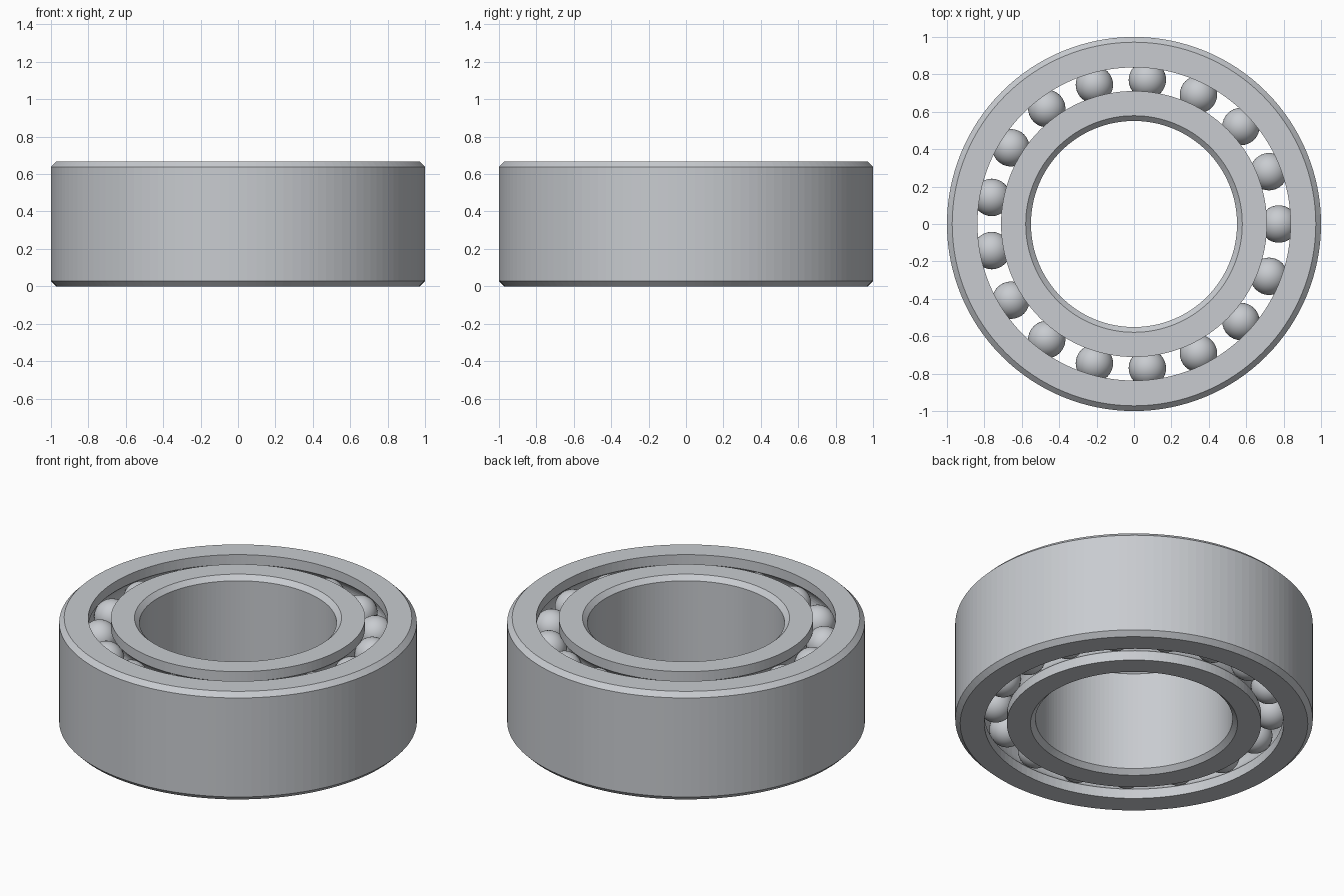
import bpy
import bmesh
import math

cube = bpy.data.objects.get("Cube")
if cube:
    bpy.data.objects.remove(cube, do_unlink=True)

HEIGHT = 0.667
CHAMFER = 0.028
SEGMENTS = 128
BALL_COUNT = 17
BALL_RADIUS = 0.1
GROOVE_RADIUS = 0.102
PITCH = 0.774                      # radius of the ball circle
ROWS = (0.14, HEIGHT - 0.14)       # heights of the two ball rows

steel = bpy.data.materials.new("brushed_steel")
steel.use_nodes = True
COLOUR = (0.58, 0.60, 0.63, 1)
steel.diffuse_color = COLOUR
steel.node_tree.nodes["Principled BSDF"].inputs["Base Color"].default_value = COLOUR


def add_object(name, bm):
    bmesh.ops.recalc_face_normals(bm, faces=bm.faces[:])
    mesh = bpy.data.meshes.new(name)
    bm.to_mesh(mesh)
    bm.free()
    mesh.materials.append(steel)
    obj = bpy.data.objects.new(name, mesh)
    bpy.context.collection.objects.link(obj)
    return obj


def raceway_side(radius, side):
    """Wall from bottom to top with a round groove cut for each ball row."""
    half = math.acos(abs(radius - PITCH) / GROOVE_RADIUS)
    points = [(radius, 0)]
    for row in ROWS:
        for i in range(13):
            a = -half + 2 * half * i / 12
            points.append((PITCH + side * GROOVE_RADIUS * math.cos(a),
                           row + GROOVE_RADIUS * math.sin(a)))
    points.append((radius, HEIGHT))
    return points


def chamfered_side(radius, inward):
    """Plain wall from top to bottom with both edges chamfered."""
    cut = radius + inward * CHAMFER
    return [(cut, HEIGHT), (radius, HEIGHT - CHAMFER), (radius, CHAMFER), (cut, 0)]


def revolve(name, profile):
    bm = bmesh.new()
    rings = []
    for i in range(SEGMENTS):
        a = 2 * math.pi * i / SEGMENTS
        rings.append([bm.verts.new((r * math.cos(a), r * math.sin(a), z))
                      for r, z in profile])
    n = len(profile)
    for i in range(SEGMENTS):
        here, there = rings[i], rings[(i + 1) % SEGMENTS]
        for j in range(n):
            k = (j + 1) % n
            bm.faces.new((here[j], there[j], there[k], here[k]))
    return add_object(name, bm)


# Outer and inner races
revolve("outer_race", raceway_side(0.837, 1) + chamfered_side(1.0, -1))
revolve("inner_race", raceway_side(0.711, -1) + chamfered_side(0.551, 1))

# Two rows of balls sharing one mesh
bm = bmesh.new()
bmesh.ops.create_uvsphere(bm, u_segments=32, v_segments=20, radius=BALL_RADIUS)
for face in bm.faces:
    face.smooth = True
first = add_object("ball", bm)
ball_mesh = first.data
bpy.data.objects.remove(first)
for row_name, z in zip(("lower", "upper"), ROWS):
    for i in range(BALL_COUNT):
        a = 2 * math.pi * i / BALL_COUNT
        ball = bpy.data.objects.new(f"{row_name}_ball_{i + 1}", ball_mesh)
        ball.location = (PITCH * math.cos(a), PITCH * math.sin(a), z)
        bpy.context.collection.objects.link(ball)
